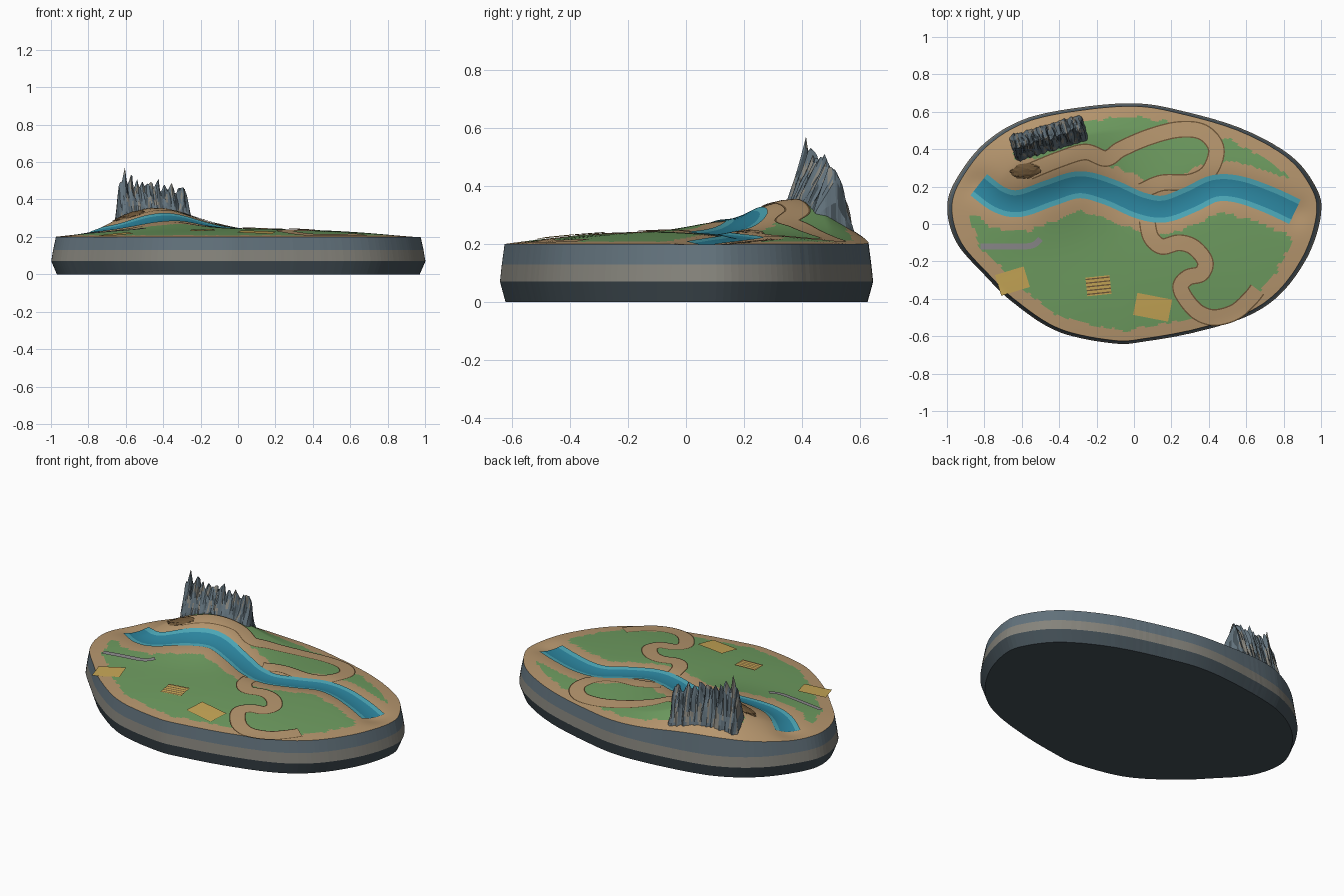
import bpy, bmesh, math
from mathutils import Vector, noise

cube = bpy.data.objects.get("Cube")
if cube:
    bpy.data.objects.remove(cube, do_unlink=True)


def material(name, code):
    def lin(c):
        c /= 255
        return c / 12.92 if c <= 0.04045 else ((c + 0.055) / 1.055) ** 2.4
    col = [lin(b) for b in bytes.fromhex(code)] + [1]
    m = bpy.data.materials.new(name)
    m.use_nodes = True
    m.diffuse_color = col
    m.node_tree.nodes["Principled BSDF"].inputs["Base Color"].default_value = col
    return m


GRASS = material("grass_green", "6E9C60")
SAND = material("sandy_earth", "B6966E")
BROWN = material("dark_brown", "6E5638")
DEEP = material("deep_water", "2C86A0")
SHALLOW = material("shallow_water", "4CA8B8")
DARK = material("dark_slate", "434F56")
SLATE = material("blue_slate", "62727C")
STONE = material("stone_grey", "86847C")
STRAW = material("straw_yellow", "C6A656")
PAVING = material("paving_grey", "8C8A8C")


def build(name, verts, faces, mats, idx, smooth=True):
    mesh = bpy.data.meshes.new(name)
    mesh.from_pydata(verts, [], faces)
    for m in mats:
        mesh.materials.append(m)
    for p, i in zip(mesh.polygons, idx):
        p.material_index = i
        p.use_smooth = smooth
    ob = bpy.data.objects.new(name, mesh)
    bpy.context.collection.objects.link(ob)
    return ob


def spline(pts, steps, closed=False):
    """Smooth curve through the points."""
    n, out = len(pts), []
    pts = [Vector(p) for p in pts]
    pick = (lambda i: pts[i % n]) if closed else (lambda i: pts[max(0, min(n - 1, i))])
    for i in range(n if closed else n - 1):
        a, b, c, d = (pick(i + k) for k in (-1, 0, 1, 2))
        for s in range(steps):
            t = s / steps
            out.append(0.5 * (2 * b + (c - a) * t + (2 * a - 5 * b + 4 * c - d) * t ** 2
                              + (3 * b - a - 3 * c + d) * t ** 3))
    return out if closed else out + [pts[-1]]


# Island outline, stored as a radius for every degree
OUTLINE = [(1, .08), (.965, .22), (.83, .38), (.565, .52), (.24, .61), (0, .645), (-.29, .62),
           (-.585, .555), (-.8, .425), (-.945, .24), (-1, .08), (-.95, -.11), (-.8, -.28),
           (-.64, -.43), (-.4, -.58), (-.1, -.64), (.08, -.625), (.35, -.57), (.62, -.48),
           (.8, -.35), (.94, -.14)]
RADIUS = {}
for p in spline(OUTLINE, 100, True):
    RADIUS[int(math.degrees(math.atan2(p.y, p.x)) % 360)] = p.length


def rim(angle):
    d = math.degrees(angle) % 360
    i = int(d) % 360
    f = d - int(d)
    return RADIUS[i] * (1 - f) + RADIUS[(i + 1) % 360] * f


RIVER = spline([(-.83, .21), (-.72, .13), (-.61, .11), (-.45, .165), (-.29, .21), (-.13, .17),
                (.03, .1), (.16, .08), (.3, .13), (.43, .19), (.56, .185), (.72, .13),
                (.86, .065)], 6)


def river_distance(x, y):
    return math.sqrt(min((x - p.x) ** 2 + (y - p.y) ** 2 for p in RIVER))


def hill(x, y):
    return .13 * math.exp(-((x + .45) ** 2 + (y - .41) ** 2) / .095)


def height(x, y):
    r = min(1, math.hypot(x, y) / (rim(math.atan2(y, x)) * .975))
    edge = min(1, (1 - r) / .2)
    carve = .02 * math.exp(-(river_distance(x, y) / .08) ** 2)
    return .2 + .045 * (1 - r ** 2) + hill(x, y) * (.4 + .6 * edge) - carve


# Layered base
SEG = 240
ANGLES = [math.tau * i / SEG for i in range(SEG)]
verts, faces, idx = [], [], []
for scale, z in ((.97, 0), (1, .07), (.99, .13), (.975, None)):
    for a in ANGLES:
        x, y = rim(a) * scale * math.cos(a), rim(a) * scale * math.sin(a)
        verts.append((x, y, height(x, y) if z is None else z))
for k in range(3):
    for i in range(SEG):
        j = (i + 1) % SEG
        faces.append((k * SEG + i, k * SEG + j, k * SEG + SEG + j, k * SEG + SEG + i))
        idx.append(k)
faces.append(tuple(reversed(range(SEG))))
idx.append(0)
base = build("layered_base", verts, faces, [DARK, STONE, SLATE], idx, False)

# Terrain surface, grass or sand by place
RINGS = 64
verts, faces, idx = [(0, 0, height(0, 0))], [], []
for k in range(1, RINGS + 1):
    for a in ANGLES:
        r = rim(a) * .975 * k / RINGS
        x, y = r * math.cos(a), r * math.sin(a)
        verts.append((x, y, height(x, y)))
for k in range(RINGS):
    for i in range(SEG):
        j = (i + 1) % SEG
        lo, hi = 1 + (k - 1) * SEG, 1 + k * SEG
        face = (0, hi + i, hi + j) if k == 0 else (lo + i, hi + i, hi + j, lo + j)
        faces.append(face)
        x, y, _ = verts[face[1]]
        wobble = noise.noise(Vector((x * 20, y * 20, 0)))
        sandy = (k / RINGS > .895 + .03 * wobble or river_distance(x, y) < .14 + .02 * wobble
                 or (x < -.64 and y > .05) or (hill(x, y) > .05 and y < .36))
        idx.append(1 if sandy else 0)
build("terrain", verts, faces, [GRASS, SAND], idx)


def ribbon(name, path, offsets, strips, mats, lift):
    """Strip laid over the terrain; offsets run from right to left."""
    verts, faces, idx, n = [], [], [], len(offsets)
    for i, p in enumerate(path):
        t = (path[min(i + 1, len(path) - 1)] - path[max(i - 1, 0)]).normalized()
        for o in offsets:
            x, y = p.x + t.y * -o, p.y + t.x * o
            verts.append((x, y, height(x, y) + lift))
    for i in range(len(path) - 1):
        for k in range(n - 1):
            a = i * n + k
            faces.append((a, a + n, a + n + 1, a + 1))
            idx.append(strips[k])
    return build(name, verts, faces, mats, idx)


# River with shallow margins
ribbon("river", RIVER, (-.072, -.045, -.02, .02, .045, .072), (1, 0, 0, 0, 1),
       [DEEP, SHALLOW], .006)

# Winding roads with dark borders
ROADS = {
    "upper_road": [(-.56, .28), (-.4, .345), (-.26, .385), (-.15, .35), (-.07, .4), (.08, .465),
                   (.24, .505), (.37, .49), (.44, .4), (.4, .28), (.3, .225), (.15, .22),
                   (.04, .175)],
    "lower_road": [(.07, .02), (.09, -.07), (.15, -.12), (.24, -.1), (.32, -.125), (.38, -.2),
                   (.36, -.265), (.29, -.285), (.25, -.33), (.27, -.39), (.34, -.47),
                   (.43, -.5), (.54, -.47), (.62, -.4), (.66, -.35)]}
for name, pts in ROADS.items():
    ribbon(name, spline(pts, 8), (-.045, -.038, 0, .038, .045), (1, 0, 0, 1),
           [SAND, BROWN], .005)

# Paved strip
ribbon("paved_strip", spline([(-.82, -.12), (-.7, -.12), (-.58, -.12), (-.53, -.108), (-.5, -.08)], 6),
       (-.016, 0, .016), (0, 0), [PAVING], .007)

# Crop fields; the middle one has ploughed rows
for name, cx, cy, w, d, turn, rows in (("left_field", -.65, -.305, .16, .115, 17, False),
                                       ("middle_field", -.19, -.33, .13, .1, 6, True),
                                       ("right_field", .1, -.445, .19, .12, -11, False)):
    along = Vector((math.cos(math.radians(turn)), math.sin(math.radians(turn))))
    path = [Vector((cx, cy)) + along * w * (i / 12 - .5) for i in range(13)]
    cuts = [d * (k / 15 - .5) for k in range(16)]
    ribbon(name, path, cuts, [int(rows and k % 3 == 1) for k in range(15)], [STRAW, BROWN], .006)

# Jagged rock ridge
NU, NV = 56, 20
verts, faces, idx = [], [], []
axis = Vector((math.cos(.29), math.sin(.29)))
side = Vector((-axis.y, axis.x))
for i in range(NU + 1):
    u = 2 * i / NU - 1
    crag = noise.noise(Vector((u * 7, 0, 3)))
    crest = .475 - .035 * u + .06 * crag - .06 * max(0, abs(u) - .75)
    for j in range(NV + 1):
        v = 2 * j / NV - 1
        rough = noise.noise(Vector((u * 11, v * 2, 9)))
        p = Vector((-.455, .46)) + axis * (u * .205 + .008 * rough) + side * (v * .075 + .012 * rough)
        low = height(p.x, p.y) - .015
        rise = max(0, 1 - abs(v + .3 * crag * (1 - abs(v)))) ** .85 * min(1, (1 - abs(u)) / .08)
        verts.append((p.x, p.y, low + (crest - low) * rise * (1.04 + .3 * rough)))
for i in range(NU):
    for j in range(NV):
        a = i * (NV + 1) + j
        faces.append((a, a + NV + 1, a + NV + 2, a + 1))
        streak = noise.noise(Vector((i * .45, j * .2, 5)))
        idx.append(1 if streak > .22 else 2 if streak < -.3 else 0)
build("rock_ridge", verts, faces, [SLATE, STONE, DARK], idx, False)

# Rubble mound at the head of the road
bm = bmesh.new()
bmesh.ops.create_icosphere(bm, subdivisions=3, radius=1)
for v in bm.verts:
    c = v.co * (1 + .25 * noise.noise(v.co * 3))
    x, y = -.575 + c.x * .085, .285 + c.y * .04 + c.x * .01
    v.co = (x, y, height(x, y) + c.z * .014)
mesh = bpy.data.meshes.new("rubble_mound")
bm.to_mesh(mesh)
bm.free()
mesh.materials.append(BROWN)
bpy.context.collection.objects.link(bpy.data.objects.new("rubble_mound", mesh))
